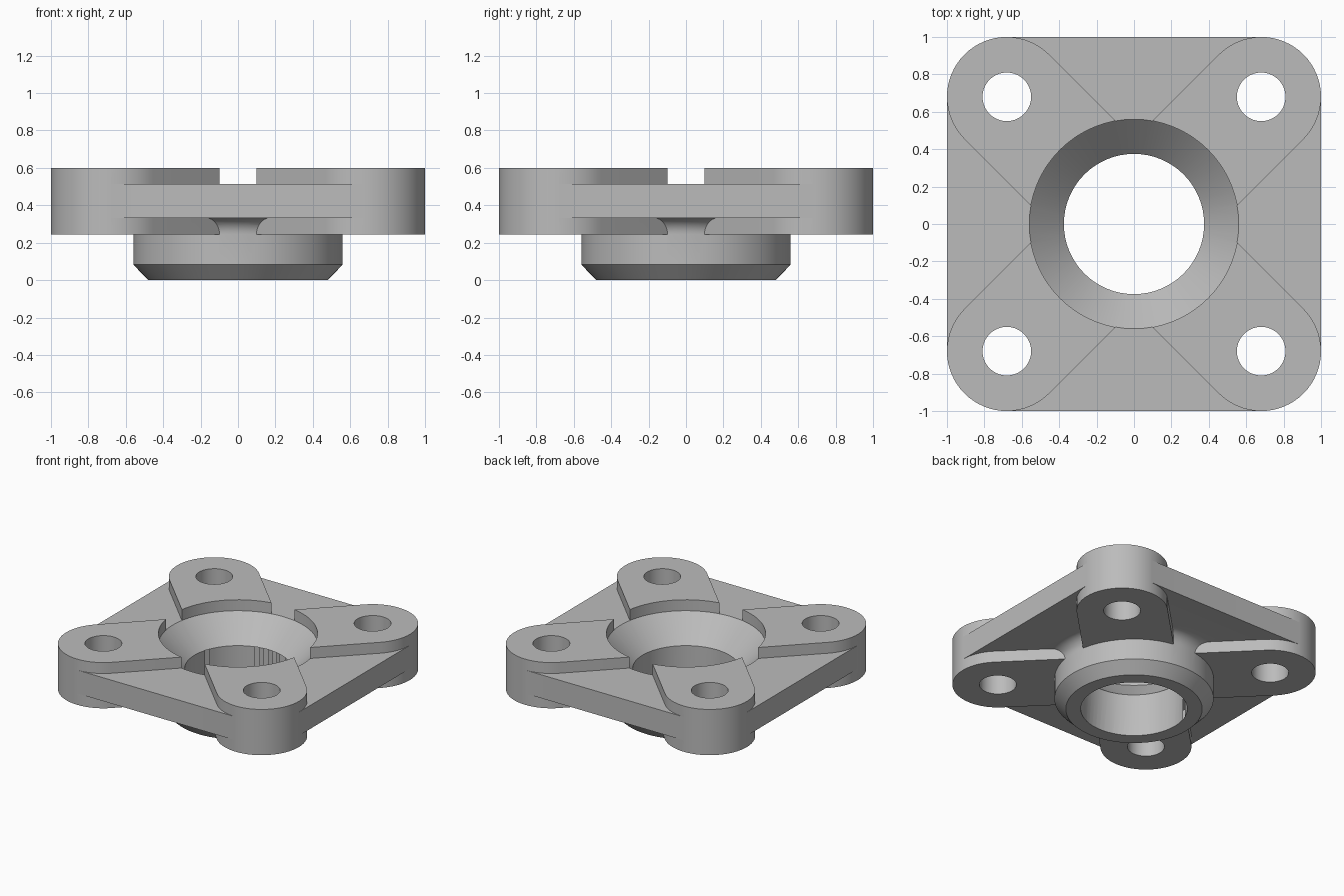
import bpy, bmesh, math
from mathutils import Matrix, Vector

default = bpy.data.objects.get("Cube")
if default:
    bpy.data.objects.remove(default, do_unlink=True)

HALF = 1.0          # half width of the flange
BOSS_R = 0.32       # corner boss radius
BOSS = HALF - BOSS_R
HOLE_R = 0.13
HUB_R = 0.56
BORE_R = 0.375
ARM_Z = (0.245, 0.60)
PLATE_Z = (0.333, 0.515)
SEGS = 64

metal = bpy.data.materials.new("grey metal")
metal.use_nodes = True
colour = (0.5, 0.5, 0.5, 1)
metal.diffuse_color = colour
metal.node_tree.nodes["Principled BSDF"].inputs["Base Color"].default_value = colour


def finish(name, bm):
    bmesh.ops.recalc_face_normals(bm, faces=bm.faces)
    mesh = bpy.data.meshes.new(name)
    bm.to_mesh(mesh)
    bm.free()
    mesh.materials.append(metal)
    obj = bpy.data.objects.new(name, mesh)
    bpy.context.collection.objects.link(obj)
    return obj


def prism(name, outline, z_range, turn=0.0):
    """Extrude a flat outline between two heights."""
    bm = bmesh.new()
    low, high = z_range
    face = bm.faces.new([bm.verts.new((x, y, low)) for x, y in outline])
    top = bmesh.ops.extrude_face_region(bm, geom=[face])["geom"]
    verts = [g for g in top if isinstance(g, bmesh.types.BMVert)]
    bmesh.ops.translate(bm, verts=verts, vec=(0, 0, high - low))
    bmesh.ops.rotate(bm, verts=bm.verts, matrix=Matrix.Rotation(turn, 3, "Z"))
    return finish(name, bm)


def lathe(name, profile):
    """Spin a profile that starts and ends on the axis."""
    bm = bmesh.new()
    verts = [bm.verts.new((r, 0, z)) for r, z in profile]
    edges = [bm.edges.new(pair) for pair in zip(verts, verts[1:])]
    bmesh.ops.spin(bm, geom=verts + edges, axis=(0, 0, 1), cent=(0, 0, 0),
                   angle=math.tau, steps=SEGS, use_merge=True)
    bmesh.ops.remove_doubles(bm, verts=bm.verts, dist=1e-5)
    return finish(name, bm)


def arc(cx, cy, r, start, end, steps):
    return [(cx + r * math.cos(a), cy + r * math.sin(a))
            for a in (start + (end - start) * i / steps for i in range(steps + 1))]


def combine(target, tool, operation):
    mod = target.modifiers.new(operation.lower(), "BOOLEAN")
    mod.operation = operation
    mod.solver = "EXACT"
    mod.object = tool
    bpy.context.view_layer.objects.active = target
    bpy.ops.object.modifier_apply(modifier=mod.name)
    bpy.data.objects.remove(tool, do_unlink=True)


# Thin web plate, its cut corners buried in the bosses
corners = [(HALF, BOSS), (BOSS, HALF), (-BOSS, HALF), (-HALF, BOSS)]
flange = prism("bearing_flange", corners + [(-x, -y) for x, y in corners], PLATE_Z)

# Hub with a chamfered foot and a fillet under the plate
fillet = PLATE_Z[0] - ARM_Z[0]
hub_profile = [(0, 0), (0.48, 0), (HUB_R, 0.083)]
hub_profile += arc(HUB_R + fillet, ARM_Z[0], fillet, math.pi, math.pi / 2, 8)
hub_profile += [(HUB_R + fillet, 0.42), (0, 0.42)]
combine(flange, lathe("hub", hub_profile), "UNION")

# Four diagonal arms with round ends
reach = BOSS * math.sqrt(2)
arm = [(0.45, -BOSS_R)] + arc(reach, 0, BOSS_R, -math.pi / 2, math.pi / 2, 32) + [(0.45, BOSS_R)]
turns = [math.pi / 4 + i * math.pi / 2 for i in range(4)]
for turn in turns:
    combine(flange, prism("arm", arm, ARM_Z, turn), "UNION")

# Bore, conical seat and the clearance around it
bore = [(0, -0.1), (BORE_R, -0.1), (BORE_R, 0.33), (HUB_R, PLATE_Z[1]),
        (HUB_R, 0.8), (0, 0.8)]
combine(flange, lathe("bore_cutter", bore), "DIFFERENCE")

# Bolt holes
hole = arc(reach, 0, HOLE_R, 0, math.tau, 40)[:-1]
for turn in turns:
    combine(flange, prism("hole_cutter", hole, (0, 0.8), turn), "DIFFERENCE")

bpy.ops.object.select_all(action="DESELECT")
flange.select_set(True)
bpy.context.view_layer.objects.active = flange
bpy.ops.object.shade_smooth_by_angle(angle=math.radians(30))
